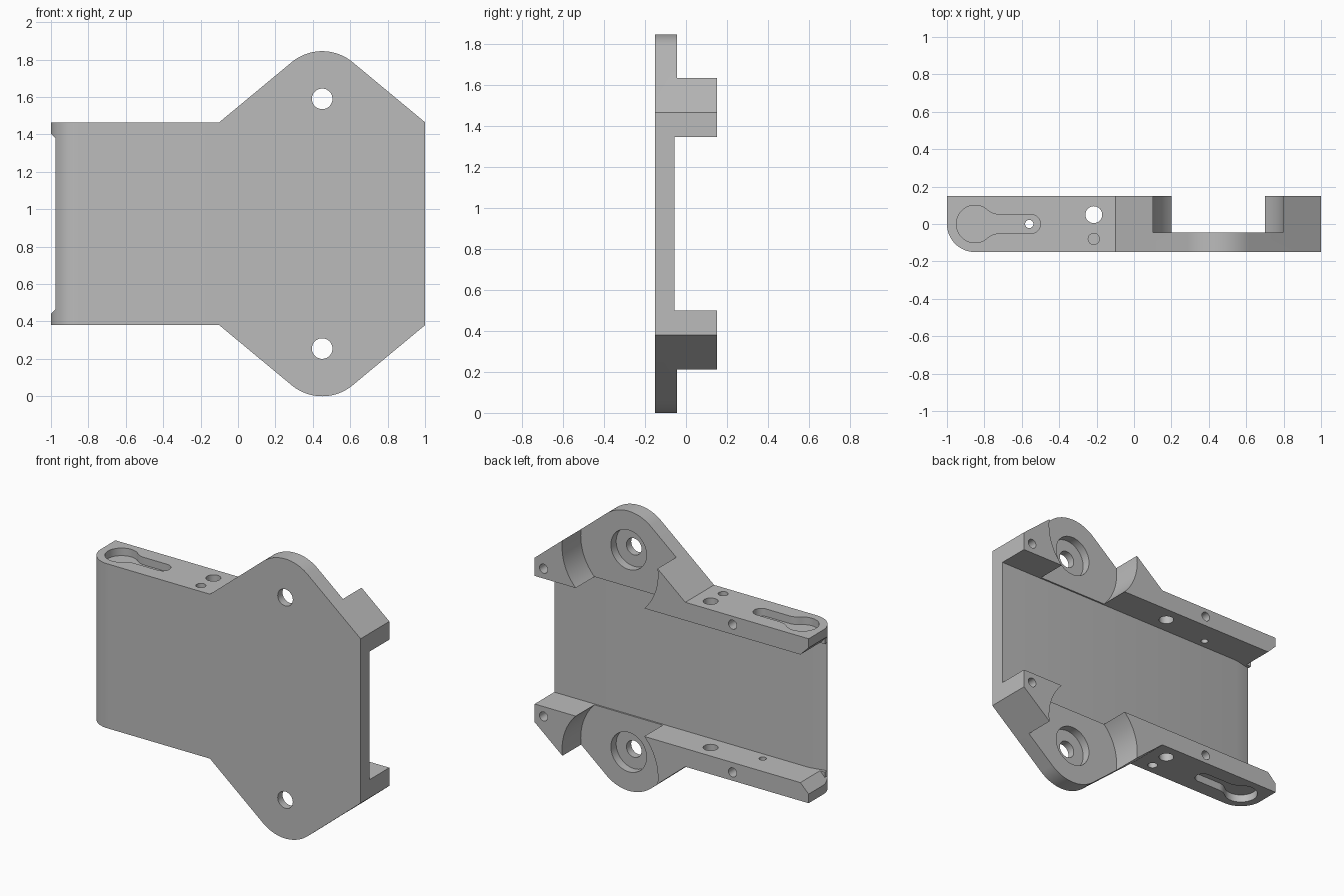
import bpy, bmesh, math

if "Cube" in bpy.data.objects:
    bpy.data.objects.remove(bpy.data.objects["Cube"])

MID = 0.9225                     # height of the mirror plane
PX, PZ = 0.45, 1.59              # ear centre

steel = bpy.data.materials.new("plain grey")
steel.diffuse_color = (0.5, 0.5, 0.5, 1)
steel.use_nodes = True
steel.node_tree.nodes["Principled BSDF"].inputs["Base Color"].default_value = steel.diffuse_color


def arc(cx, cy, r, a0, a1, n=16):
    return [(cx + r * math.cos(math.radians(a0 + (a1 - a0) * i / n)),
             cy + r * math.sin(math.radians(a0 + (a1 - a0) * i / n))) for i in range(n + 1)]


def circle(cx, cy, r, n=48):
    return arc(cx, cy, r, 0, 360, n)[:-1]


def prism(name, pts, axis, lo, hi):
    """Extrude a flat profile along y (profile in xz) or z (profile in xy)."""
    bm = bmesh.new()
    place = (lambda p, w: (p[0], w, p[1])) if axis == 'y' else (lambda p, w: (p[0], p[1], w))
    a = [bm.verts.new(place(p, lo)) for p in pts]
    b = [bm.verts.new(place(p, hi)) for p in pts]
    bm.faces.new(a)
    bm.faces.new(b)
    for i in range(len(pts)):
        j = (i + 1) % len(pts)
        bm.faces.new((a[i], a[j], b[j], b[i]))
    bmesh.ops.recalc_face_normals(bm, faces=bm.faces)
    me = bpy.data.meshes.new(name)
    bm.to_mesh(me)
    bm.free()
    ob = bpy.data.objects.new(name, me)
    me.materials.append(steel)
    bpy.context.collection.objects.link(ob)
    return ob


def flip(pts):
    return [(x, 2 * MID - z) for x, z in pts]


# Bracket outline: narrow arm widening to two rounded ears
d = math.hypot(0.55, PZ - 1.465)
tilt = math.degrees(math.atan2(PZ - 1.465, 0.55) + math.asin(0.255 / d))
upper = [(-1, 1.465), (-0.1, 1.465)] + arc(PX, PZ, 0.255, 90 + tilt, 90 - tilt, 24) + [(1, 1.465)]
body = prism("mounting_bracket", upper + flip(upper)[::-1], 'y', -0.15, 0.15)


def cut(pts, axis, lo, hi):
    c = prism("cutter", pts, axis, lo, hi)
    c.hide_render = True
    m = body.modifiers.new("cut", 'BOOLEAN')
    m.operation, m.solver, m.object = 'DIFFERENCE', 'EXACT', c
    bpy.context.view_layer.objects.active = body
    bpy.ops.object.modifier_apply(modifier=m.name)
    bpy.data.objects.remove(c)


# Rounded front edge of the arm
cut([(-1.1, 0)] + arc(-0.85, 0, 0.15, 180, 270, 20) + [(-0.85, -0.3), (-1.1, -0.3)], 'z', -0.1, 2)

# Channel between the rails, with chamfered rail ends
cut([(-1.1, 0.34), (-0.94, 0.5), (1.2, 0.5), (1.2, 1.345), (-0.94, 1.345), (-1.1, 1.505)],
    'y', -0.055, 0.4)
# Shortened and thinned end of the plate
cut([(-1.1, 0.34), (-0.975, 0.465), (-0.975, 1.38), (-1.1, 1.505)], 'y', -0.4, 0.4)
cut([(-0.86, -0.055), (-0.86, 0.0), (-1.1, 0.0), (-1.1, -0.08), (-0.975, -0.08)], 'z', 0.5, 1.345)

# Keyhole recess profile
keyhole = (arc(-0.718, 0.15, 0.1, 228.65, 270, 8) + arc(-0.55, 0, 0.05, 90, -90)
           + arc(-0.718, -0.15, 0.1, 90, 131.35, 8) + arc(-0.85, 0, 0.1, 305, 55, 32))

for side in (1, -1):
    def z_of(z):
        return MID + side * (z - MID)

    def bore(pts, z0, z1):
        cut(pts, 'z', min(z_of(z0), z_of(z1)), max(z_of(z0), z_of(z1)))

    # Ear: round clearance, counterbore and through hole
    cut(circle(PX, z_of(PZ), 0.35, 96), 'y', -0.045, 0.4)
    cut(circle(PX, z_of(PZ), 0.13), 'y', -0.1, 0.4)
    cut(circle(PX, z_of(PZ), 0.055), 'y', -0.4, 0.4)
    # Rail: keyhole recess, pin holes and screw holes
    bore(keyhole, 1.415, 1.6)
    bore(circle(-0.56, 0.0, 0.022, 24), 1.3, 1.6)
    bore(circle(-0.215, 0.05, 0.045, 32), 1.3, 1.6)
    bore(circle(-0.215, -0.08, 0.03, 24), 1.385, 1.6)
    for x in (-0.445, 0.935):
        cut(circle(x, z_of(1.41), 0.03, 24), 'y', 0.03, 0.4)

bpy.ops.object.select_all(action='DESELECT')
body.select_set(True)
bpy.context.view_layer.objects.active = body
bpy.ops.object.shade_smooth_by_angle(angle=math.radians(25))
